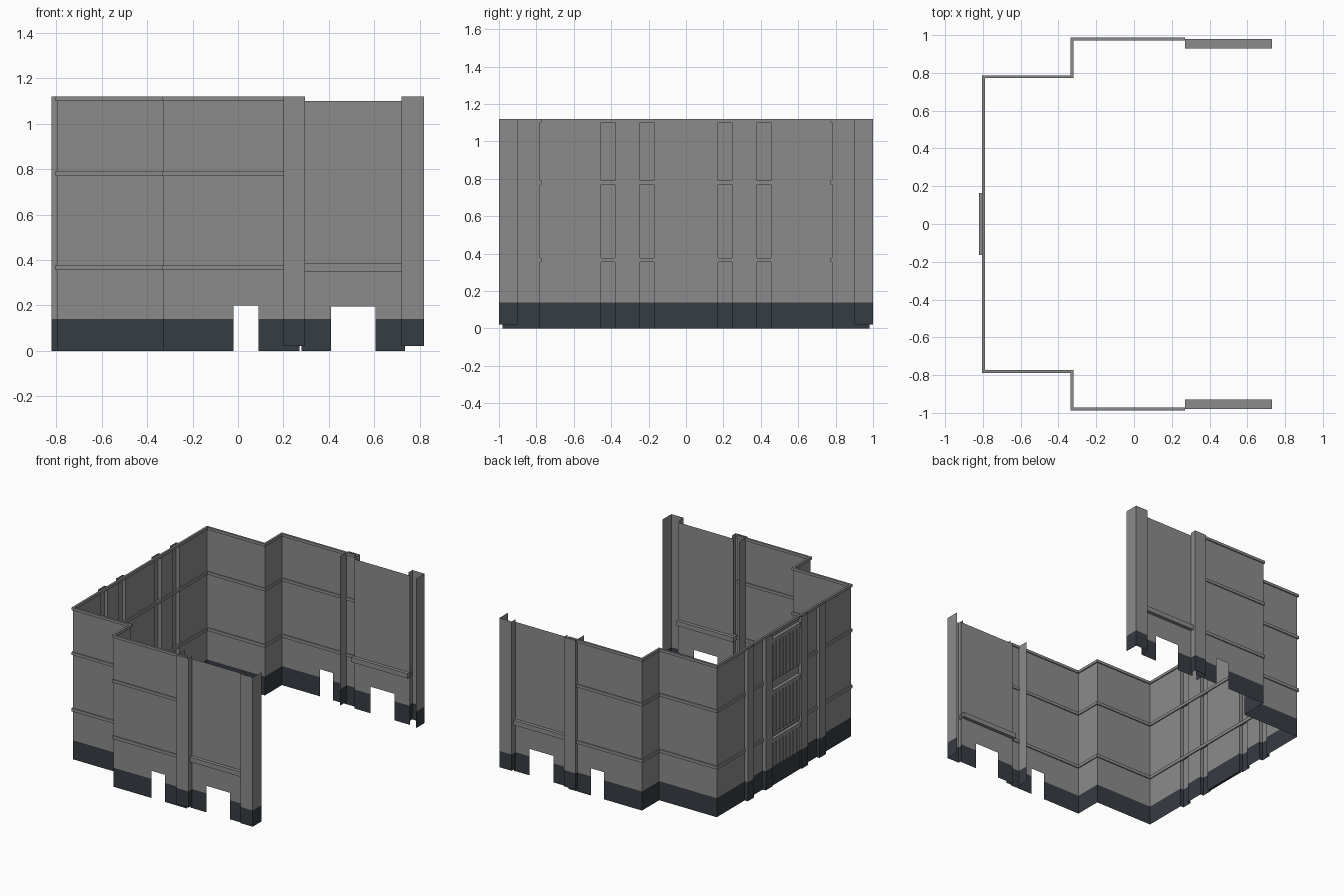
import bpy
import bmesh
from mathutils import Vector

old = bpy.data.objects.get("Cube")
if old:
    bpy.data.objects.remove(old, do_unlink=True)


def material(name, rgb):
    m = bpy.data.materials.new(name)
    m.use_nodes = True
    m.diffuse_color = (*rgb, 1)
    m.node_tree.nodes["Principled BSDF"].inputs["Base Color"].default_value = (*rgb, 1)
    return m


GREY = material("concrete grey", (0.26, 0.26, 0.26))
DARK = material("dark slate base", (0.037, 0.045, 0.055))
TOP, BASE = 1.12, 0.14


def finish(name, bm):
    """Every part is the front half; the mirror makes the back half."""
    bmesh.ops.remove_doubles(bm, verts=bm.verts, dist=1e-5)
    for f in bm.faces:
        f.material_index = 1 if f.calc_center_median().z < BASE else 0
    mesh = bpy.data.meshes.new(name)
    bm.to_mesh(mesh)
    bm.free()
    mesh.materials.append(GREY)
    mesh.materials.append(DARK)
    ob = bpy.data.objects.new(name, mesh)
    bpy.context.collection.objects.link(ob)
    mod = ob.modifiers.new("front and back", "MIRROR")
    mod.use_axis = (False, True, False)
    mod.use_mirror_merge = False
    return ob


def sheet(name, path, z0=0.0, z1=TOP, hole=None):
    """Thin upright wall along a path, with an optional doorway (x0, x1, top)."""
    bm = bmesh.new()
    for a, b in zip(path, path[1:]):
        a, b = Vector(a), Vector(b)
        cut = hole and a.y == b.y and a.x < hole[0] and b.x > hole[1]
        us = [a, b]
        zs = [z0, BASE, z1]
        if cut:
            us = [a, Vector((hole[0], a.y)), Vector((hole[1], a.y)), b]
            zs = [z0, BASE, hole[2], z1]
        for i, (p, q) in enumerate(zip(us, us[1:])):
            for lo, hi in zip(zs, zs[1:]):
                if cut and i == 1 and hi <= hole[2]:
                    continue
                bm.faces.new([bm.verts.new((*c, z)) for c, z in
                              ((p, lo), (q, lo), (q, hi), (p, hi))])
    return finish(name, bm)


def bar(name, path, z0, z1, half):
    """Mitred rail straddling a wall path."""
    pts = [Vector(p) for p in path]
    normals = [Vector((d.y, -d.x)).normalized() for d in
               (b - a for a, b in zip(pts, pts[1:]))]
    bm = bmesh.new()
    rings = []
    for i, p in enumerate(pts):
        n = normals[max(i - 1, 0)].copy()
        if 0 < i < len(pts) - 1:
            n += normals[i]
        rings.append([bm.verts.new((*(p + n * s), z)) for s, z in
                      ((half, z0), (half, z1), (-half, z1), (-half, z0))])
    for r, s in zip(rings, rings[1:]):
        for k in range(4):
            bm.faces.new((r[k], s[k], s[k - 3], r[k - 3]))
    bm.faces.new(rings[0])
    bm.faces.new(rings[-1][::-1])
    bmesh.ops.recalc_face_normals(bm, faces=bm.faces)
    return finish(name, bm)


def box(name, lo, hi, taper=0.0):
    bm = bmesh.new()
    bmesh.ops.create_cube(bm, size=1)
    for v in bm.verts:
        v.co = [l + (h - l) * (c + 0.5) for l, h, c in zip(lo, hi, v.co)]
        if v.co.x == min(lo[0], hi[0]) and v.co.z > lo[2] + 1e-4:
            v.co.z -= taper
    return finish(name, bm)


# Main stepped wall, interrupted behind the side pilasters
W, S, F = -0.797, -0.328, -0.98
corner = [(W, -0.78), (S, -0.78), (S, F), (0.27, F)]
pilasters = [(0.17, 0.245), (0.38, 0.455)]
sheet("stepped_wall", [(W, -0.455)] + corner, hole=(-0.02, 0.09, 0.2))
sheet("side_wall_centre", [(W, 0), (W, -0.17)])
sheet("side_wall_between_pilasters", [(W, -0.245), (W, -0.38)])
for i, (a, b) in enumerate(pilasters):
    sheet(f"side_pilaster_{i + 1}",
          [(W, -a), (-0.822, -a), (-0.822, -b), (W, -b)])

# Rails and top cap following the stepped wall
for name, lo, hi in (("lower_rail", 0.355, 0.378), ("upper_rail", 0.77, 0.792),
                     ("top_cap", 1.1, TOP)):
    bar(name, [(W, 0)] + corner, lo, hi, 0.0075)

# Recessed bay with a wide doorway and a deep rail
B = -0.955
sheet("bay_wall", [(0.28, B), (0.735, B)], z1=1.1, hole=(0.41, 0.605, 0.195))
bar("bay_rail", [(0.27, B), (0.73, B)], 0.35, 0.385, 0.025)

# Folded corner columns either side of the bay
sheet("middle_column", [(0.2, -0.9), (0.2, -1), (0.295, -1), (0.295, B)], z0=0.02)
sheet("end_column", [(0.72, B), (0.72, -1), (0.82, -1), (0.82, -0.9)], z0=0.02)

# Slatted shutters between the inner pilasters, with sloped top lips
for i, (lo, hi) in enumerate(((BASE, 0.345), (0.385, 0.7), (0.77, 1.08))):
    box(f"shutter_{i + 1}", (-0.812, -0.165, lo), (W, 0, hi - 0.02))
    box(f"shutter_lip_{i + 1}", (-0.82, -0.165, hi - 0.03), (W, 0, hi), 0.012)
    for k in range(4):
        y = -0.155 + k * 0.041
        box(f"shutter_{i + 1}_slat_{k + 1}", (-0.817, y, lo), (-0.81, y + 0.03, hi - 0.03))
box("shutter_foot", (-0.815, -0.165, 0.0), (W, 0, BASE))
